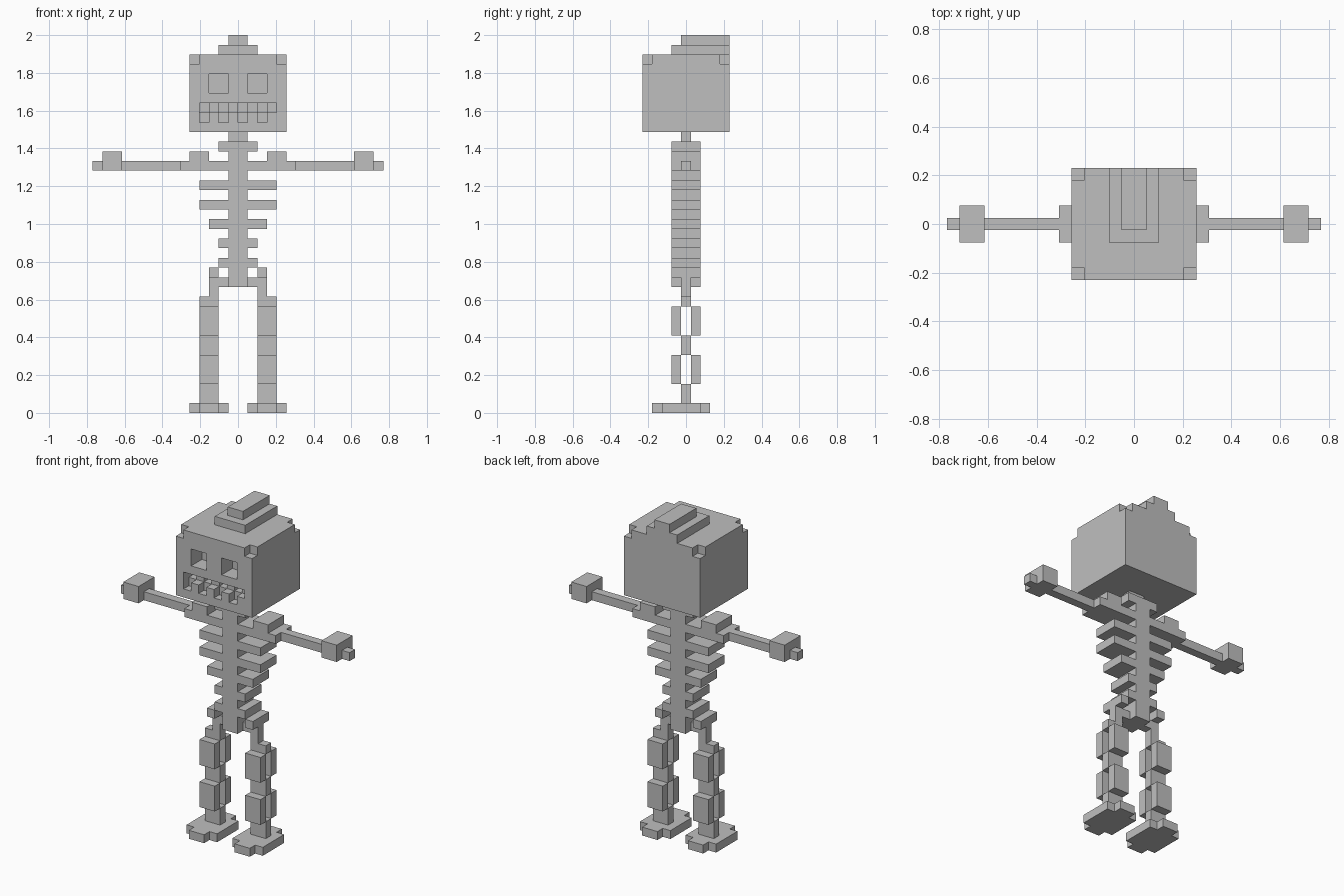
import bpy, bmesh
from mathutils import Vector

if "Cube" in bpy.data.objects:
    bpy.data.objects.remove(bpy.data.objects["Cube"])

U = 2 / 39  # one block unit

bone = bpy.data.materials.new("bone_grey")
bone.diffuse_color = (0.52, 0.52, 0.52, 1)
bone.use_nodes = True
bone.node_tree.nodes["Principled BSDF"].inputs["Base Color"].default_value = bone.diffuse_color


def cells(x0, x1, y0, y1, z0, z1):
    """Unit cells filling a box; y bounds lie on half units."""
    return {(x, y, z) for x in range(x0, x1)
            for y in range(int(y0 + 0.5), int(y1 + 0.5))
            for z in range(z0, z1)}


def mirrored(s):
    return {(-1 - x, y, z) for x, y, z in s}


def build(name, solid):
    """Skin the outside of a set of cells and merge flat areas."""
    bm = bmesh.new()
    for c in solid:
        for axis in range(3):
            for side in (0, 1):
                n = list(c)
                n[axis] += 1 if side else -1
                if tuple(n) in solid:
                    continue
                a, b = (axis + 1) % 3, (axis + 2) % 3
                corners = [(0, 0), (1, 0), (1, 1), (0, 1)]
                if not side:
                    corners.reverse()
                verts = []
                for da, db in corners:
                    p = Vector(c)
                    p[axis] += side
                    p[a] += da
                    p[b] += db
                    p.y -= 0.5
                    verts.append(bm.verts.new(p * U))
                bm.faces.new(verts)
    bmesh.ops.remove_doubles(bm, verts=bm.verts[:], dist=1e-4)
    bmesh.ops.dissolve_limit(bm, angle_limit=0.01, verts=bm.verts[:], edges=bm.edges[:])
    me = bpy.data.meshes.new(name)
    bm.to_mesh(me)
    bm.free()
    me.materials.append(bone)
    ob = bpy.data.objects.new(name, me)
    bpy.context.collection.objects.link(ob)


def pair(name, solid):
    build("right_" + name, solid)
    build("left_" + name, mirrored(solid))


# skull with notched top corners
skull = cells(-5, 5, -4.5, 4.5, 29, 37)
for x in (-5, 4):
    for y in (-4.5, 3.5):
        skull -= cells(x, x + 1, y, y + 1, 36, 37)
# eye sockets
eye = cells(1, 3, -4.5, -2.5, 33, 35)
skull -= eye | mirrored(eye)
# mouth slot and gaps between teeth
skull -= cells(-4, 4, -4.5, -3.5, 31, 32)
for x in range(-4, 4, 2):
    skull -= cells(x, x + 1, -4.5, -3.5, 30, 31)
    skull -= cells(x, x + 1, -3.5, -2.5, 31, 32)
# stepped crest
skull |= cells(-2, 2, -1.5, 4.5, 37, 38)
skull |= cells(-1, 1, -0.5, 4.5, 38, 39)
build("skull", skull)

# neck, spine, collar and ribs
build("neck", cells(-1, 1, -0.5, 0.5, 28, 29))
torso = cells(-1, 1, -1.5, 1.5, 13, 28)
for half, z in ((2, 27), (6, 25), (4, 23), (4, 21), (3, 19), (2, 17), (2, 15)):
    torso |= cells(-half, half, -1.5, 1.5, z, z + 1)
shoulder = cells(3, 5, -1.5, 1.5, 26, 27)
build("spine_and_ribs", torso | shoulder | mirrored(shoulder))

# arms and hands
pair("arm", cells(6, 15, -0.5, 0.5, 25, 26) | cells(12, 14, -1.5, 1.5, 25, 27))

# hips
pair("hip", cells(1, 2, -0.5, 0.5, 13, 14) | cells(2, 3, -0.5, 0.5, 12, 14)
     | cells(2, 3, -1.5, 1.5, 14, 15))

# legs: joints with split front and back bones between
leg = set()
for z0, z1 in ((1, 3), (6, 8), (11, 12)):
    leg |= cells(2, 4, -0.5, 0.5, z0, z1)
for z in (3, 8):
    leg |= cells(2, 4, -1.5, -0.5, z, z + 3) | cells(2, 4, 0.5, 1.5, z, z + 3)
pair("leg", leg)

# feet
pair("foot", cells(1, 5, -2.5, 1.5, 0, 1) | cells(2, 4, -3.5, 2.5, 0, 1))
